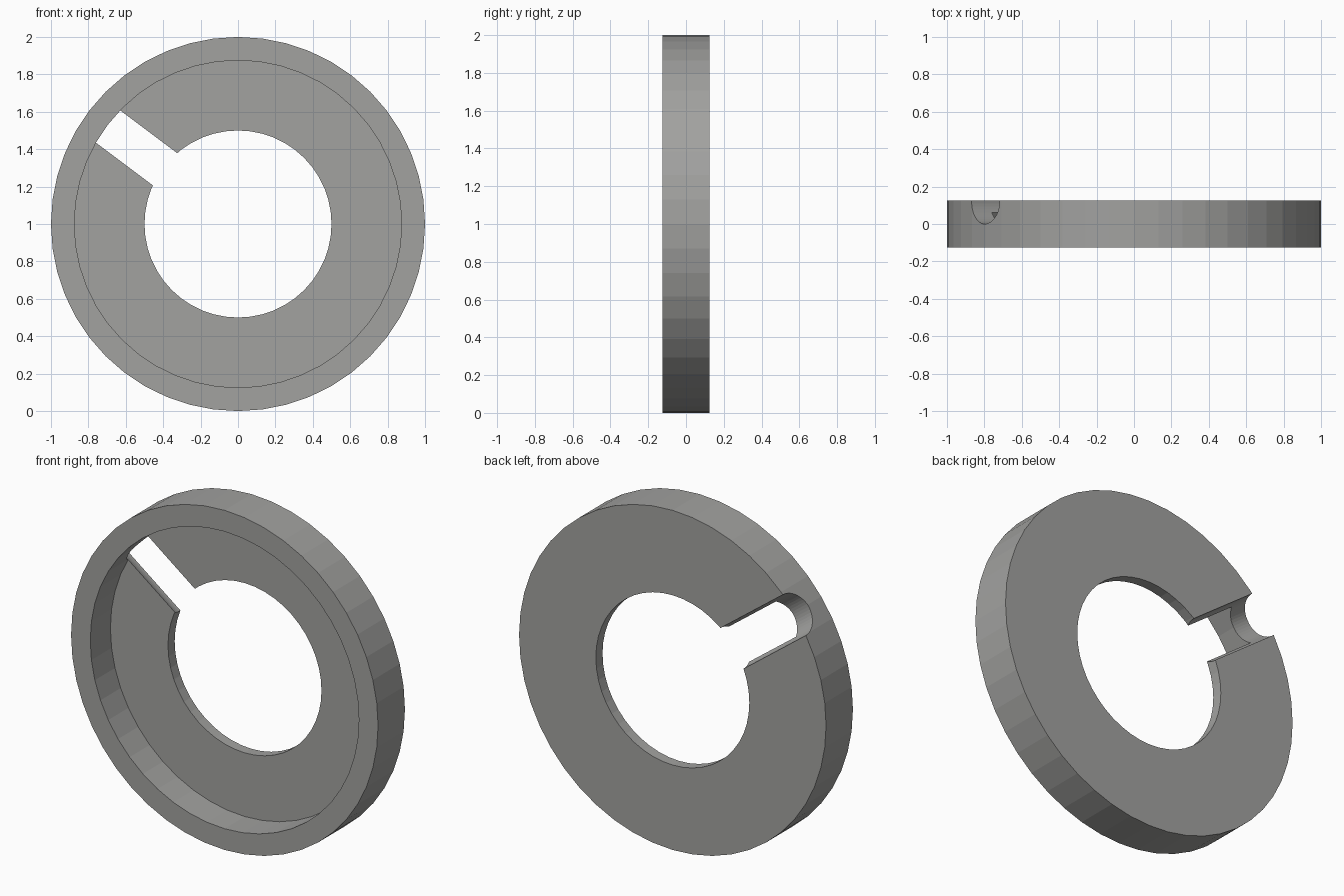
import bpy, bmesh, math
from mathutils import Vector, Matrix

if "Cube" in bpy.data.objects:
    bpy.data.objects.remove(bpy.data.objects["Cube"])

SIDES = 48
CENTRE = Vector((0, 0, 1))


def make_object(name, bm):
    bmesh.ops.recalc_face_normals(bm, faces=bm.faces)
    mesh = bpy.data.meshes.new(name)
    bm.to_mesh(mesh)
    bm.free()
    obj = bpy.data.objects.new(name, mesh)
    bpy.context.collection.objects.link(obj)
    return obj


# Flanged ring: L-shaped section (radius, y) swept around the y axis
section = [(0.5, 0.0625), (0.875, 0.0625), (0.875, -0.125),
           (1.0, -0.125), (1.0, 0.125), (0.5, 0.125)]
bm = bmesh.new()
rings = []
for i in range(SIDES):
    a = math.tau * i / SIDES
    rings.append([bm.verts.new(CENTRE + Vector((r * math.cos(a), y, r * math.sin(a))))
                  for r, y in section])
n = len(section)
for i in range(SIDES):
    p, q = rings[i], rings[(i + 1) % SIDES]
    for j in range(n):
        k = (j + 1) % n
        bm.faces.new((p[j], p[k], q[k], q[j]))
ring = make_object("flanged_ring", bm)

grey = bpy.data.materials.new("grey")
grey.diffuse_color = (0.36, 0.36, 0.35, 1)
grey.use_nodes = True
grey.node_tree.nodes["Principled BSDF"].inputs["Base Color"].default_value = grey.diffuse_color
ring.data.materials.append(grey)

# Round radial groove sunk into the back face, opening the thin web
direction = Vector((-0.8, 0, 0.6))
length = 1.2
bm = bmesh.new()
bmesh.ops.create_cone(bm, cap_ends=True, segments=48, radius1=0.125,
                      radius2=0.125, depth=length)
place = Matrix.Translation(CENTRE + Vector((0, 0.125, 0)) + direction * (0.1 + length / 2))
bm.transform(place @ direction.to_track_quat('Z', 'Y').to_matrix().to_4x4())
cutter = make_object("groove_cutter", bm)
cutter.data.materials.append(grey)
cutter.hide_render = True

cut = ring.modifiers.new("groove", 'BOOLEAN')
cut.operation = 'DIFFERENCE'
cut.solver = 'EXACT'
cut.object = cutter
bpy.context.view_layer.objects.active = ring
ring.select_set(True)
bpy.ops.object.modifier_apply(modifier=cut.name)
bpy.data.objects.remove(cutter)
